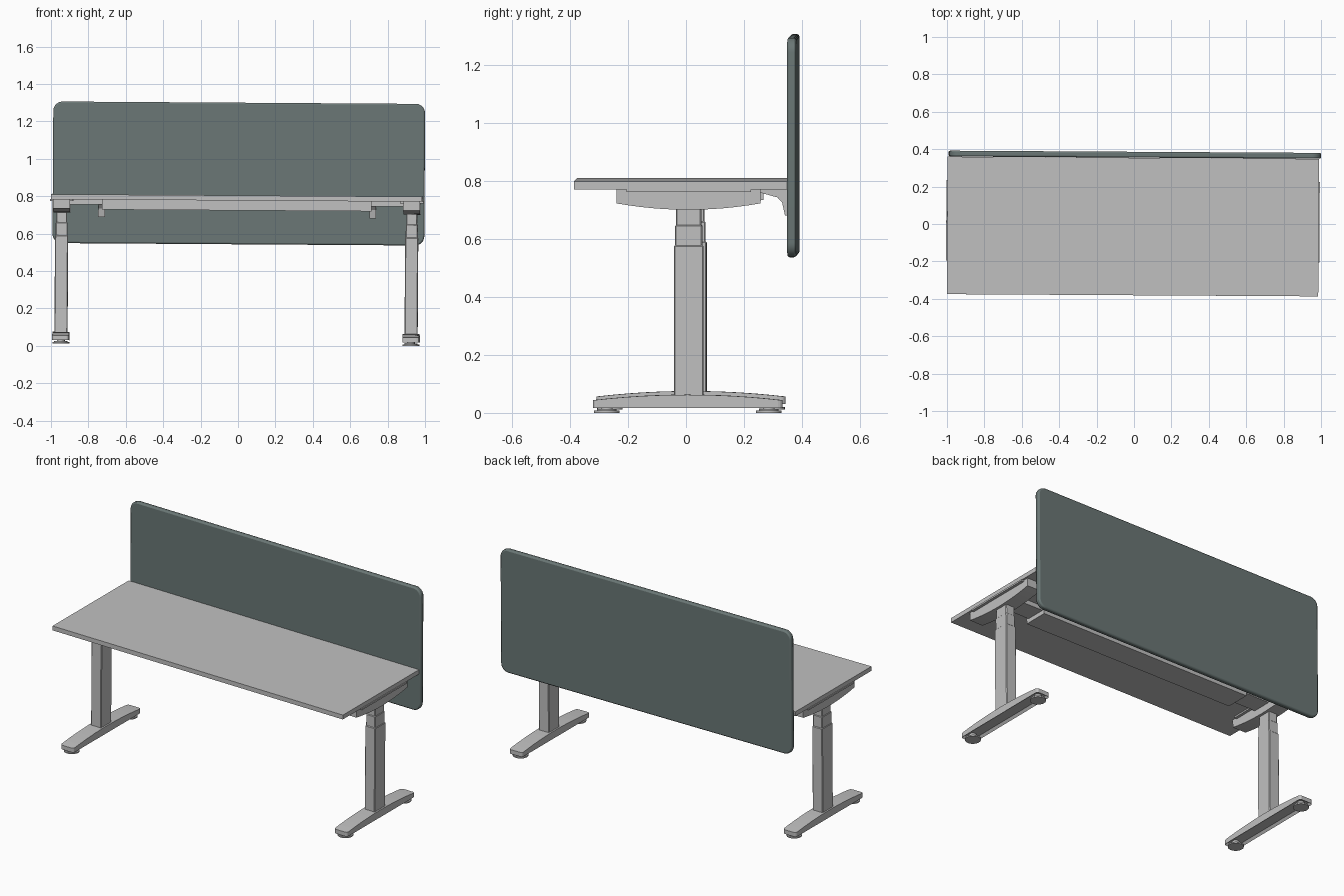
import bpy, bmesh, math
from mathutils import Matrix, Vector

if "Cube" in bpy.data.objects:
    bpy.data.objects.remove(bpy.data.objects["Cube"])


def material(name, rgb):
    m = bpy.data.materials.new(name)
    m.use_nodes = True
    m.diffuse_color = (*rgb, 1)
    m.node_tree.nodes["Principled BSDF"].inputs["Base Color"].default_value = (*rgb, 1)
    return m


GREY = material("light grey", (0.53, 0.53, 0.53))
FABRIC = material("slate green", (0.145, 0.185, 0.18))

# The whole desk leans very slightly to its left and turns a touch
LEAN = Matrix.Rotation(0.0066, 4, 'Y') @ Matrix.Rotation(-0.006, 4, 'Z')
MID = -0.011    # x of the desk's centre line
LEG = 0.936     # distance of each leg from it
COL_Y = 0.015   # y of the column centre


def finish(name, bm, mat, bevel=0, segments=1, smooth=False):
    bmesh.ops.recalc_face_normals(bm, faces=bm.faces)
    me = bpy.data.meshes.new(name)
    bm.to_mesh(me)
    bm.free()
    me.materials.append(mat)
    ob = bpy.data.objects.new(name, me)
    bpy.context.collection.objects.link(ob)
    ob.matrix_world = LEAN
    if bevel:
        mod = ob.modifiers.new("Bevel", 'BEVEL')
        mod.width, mod.segments = bevel, segments
        mod.angle_limit = math.radians(50)
    if smooth:
        bpy.ops.object.select_all(action='DESELECT')
        ob.select_set(True)
        bpy.context.view_layer.objects.active = ob
        bpy.ops.object.shade_smooth_by_angle(angle=math.radians(35))
    return ob


def box(name, x, y, z, mat=GREY, bevel=0):
    bm = bmesh.new()
    size = [b - a for a, b in (x, y, z)]
    centre = Vector([(a + b) / 2 for a, b in (x, y, z)])
    bmesh.ops.create_cube(bm, size=1, matrix=Matrix.Translation(centre) @ Matrix.Diagonal((*size, 1)))
    return finish(name, bm, mat, bevel)


def side_prism(profile, x, width):
    """Extrude a (y, z) outline along x."""
    bm = bmesh.new()
    face = bm.faces.new([bm.verts.new((x - width / 2, y, z)) for y, z in profile])
    ext = bmesh.ops.extrude_face_region(bm, geom=[face])["geom"]
    bmesh.ops.translate(bm, vec=(width, 0, 0), verts=[v for v in ext if isinstance(v, bmesh.types.BMVert)])
    bmesh.ops.recalc_face_normals(bm, faces=bm.faces)
    return bm


def arc(y0, y1, z_end, z_mid, n=12):
    """Shallow bow between two ends."""
    return [(y0 + (y1 - y0) * i / n, z_mid + (z_end - z_mid) * (2 * i / n - 1) ** 2) for i in range(n + 1)]


def disc(bm, x, y, z0, z1, r):
    bmesh.ops.create_cone(bm, cap_ends=True, segments=24, radius1=r, radius2=r, depth=z1 - z0,
                          matrix=Matrix.Translation((x, y, (z0 + z1) / 2)))


# Table top
box("table_top", (MID - 0.993, MID + 0.993), (-0.381, 0.354), (0.777, 0.804))

# Privacy screen: rounded rectangle with softened rims
bm = bmesh.new()
outline = []
R, HALF, LOW, HIGH = 0.05, 0.994, 0.543, 1.3
for i, (sx, zc) in enumerate([(1, HIGH - R), (-1, HIGH - R), (-1, LOW + R), (1, LOW + R)]):
    for k in range(9):
        a = math.radians(90 * i + 90 * k / 8)
        outline.append((-0.004 + sx * (HALF - R) + R * math.cos(a), 0.355, zc + R * math.sin(a)))
face = bm.faces.new([bm.verts.new(p) for p in outline])
ext = bmesh.ops.extrude_face_region(bm, geom=[face])["geom"]
bmesh.ops.translate(bm, vec=(0, 0.031, 0), verts=[v for v in ext if isinstance(v, bmesh.types.BMVert)])
finish("privacy_screen", bm, FABRIC, 0.008, 2, True)

for side, s in (("left", 1), ("right", -1)):
    x = MID + s * LEG

    # Foot: bowed top, hollow underside
    bm = side_prism([(-0.315, 0.024)] + arc(-0.315, 0.338, 0.05, 0.069) + [(0.338, 0.024)], x, 0.09)
    ends = [e for e in bm.edges
            if abs(e.verts[0].co.z - e.verts[1].co.z) > 0.02]
    bmesh.ops.bevel(bm, geom=ends, offset=0.014, segments=3, affect='EDGES', profile=0.5)
    under = min(bm.faces, key=lambda f: f.normal.z)
    bmesh.ops.inset_region(bm, faces=[under], thickness=0.012)
    bmesh.ops.translate(bm, vec=(0, 0, 0.014), verts=under.verts)
    finish(f"{side}_foot", bm, GREY)

    # Levelling pads
    for end, y in (("front", -0.268), ("back", 0.291)):
        bm = bmesh.new()
        disc(bm, x, y, 0.0063, 0.014, 0.044)
        disc(bm, x, y, 0.014, 0.02, 0.034)
        disc(bm, x, y, 0.02, 0.04, 0.02)
        finish(f"{side}_{end}_pad", bm, GREY, smooth=True)

    # Telescopic column
    for part, w, d, z0, z1 in (("outer", 0.07, 0.102, 0.062, 0.585),
                               ("middle", 0.064, 0.094, 0.58, 0.655),
                               ("inner", 0.058, 0.087, 0.65, 0.72)):
        box(f"{side}_{part}_column", (x - w / 2, x + w / 2), (COL_Y - d / 2, COL_Y + d / 2), (z0, z1),
            bevel=0.004)

    # Arm beneath the top with a bowed underside, and its mounting plate
    bm = side_prism([(-0.234, 0.777)] + arc(-0.234, 0.262, 0.729, 0.707) + [(0.262, 0.777)], x, 0.09)
    finish(f"{side}_support_arm", bm, GREY)
    box(f"{side}_mounting_plate", (x - 0.062, x + 0.062), (-0.2, 0.23), (0.768, 0.778))

    # Hooked bracket that carries the screen
    hook = [(0.2, 0.777), (0.356, 0.777), (0.356, 0.685), (0.346, 0.685), (0.336, 0.73),
            (0.32, 0.748), (0.262, 0.764), (0.2, 0.764)]
    finish(f"{side}_screen_bracket", side_prism(hook, MID + s * 0.725, 0.036), GREY)

# Cross rail and the deeper tray along it
box("cross_rail", (MID - LEG, MID + LEG), (-0.045, 0.075), (0.75, 0.778))
box("cable_tray", (MID - 0.72, MID + 0.72), (-0.06, 0.09), (0.724, 0.778))
